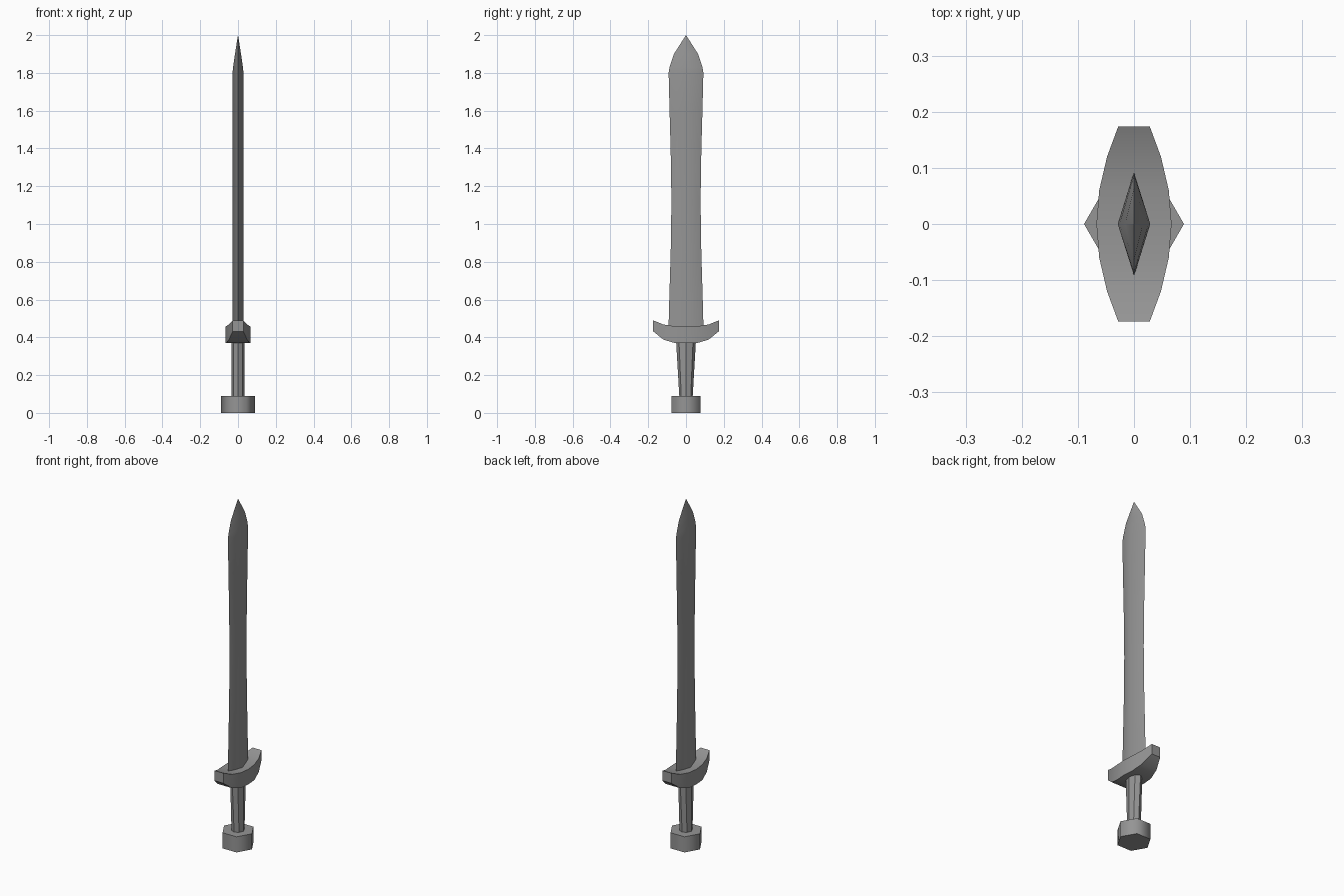
import bpy, bmesh, math

if "Cube" in bpy.data.objects:
    bpy.data.objects.remove(bpy.data.objects["Cube"])

# Dark grey used for every part
steel = bpy.data.materials.new("dark_steel")
steel.diffuse_color = (0.3, 0.3, 0.3, 1)
steel.use_nodes = True
steel.node_tree.nodes["Principled BSDF"].inputs["Base Color"].default_value = steel.diffuse_color


def loft(name, rings, smooth=0):
    """Skin a list of equal-length closed rings and cap both ends."""
    bm = bmesh.new()
    rows = [[bm.verts.new(p) for p in ring] for ring in rings]
    n = len(rows[0])
    for a, b in zip(rows, rows[1:]):
        for i in range(n):
            j = (i + 1) % n
            bm.faces.new((a[i], a[j], b[j], b[i]))
    bm.faces.new(rows[0][::-1])
    bm.faces.new(rows[-1])
    bmesh.ops.recalc_face_normals(bm, faces=bm.faces)
    mesh = bpy.data.meshes.new(name)
    bm.to_mesh(mesh)
    bm.free()
    mesh.materials.append(steel)
    obj = bpy.data.objects.new(name, mesh)
    bpy.context.collection.objects.link(obj)
    if smooth:
        bpy.ops.object.select_all(action='DESELECT')
        obj.select_set(True)
        bpy.context.view_layer.objects.active = obj
        bpy.ops.object.shade_smooth_by_angle(angle=math.radians(smooth))
    return obj


def ring(sides, rx, ry, z):
    """Elliptical ring with its first vertex on the x axis."""
    return [(rx * math.cos(2 * math.pi * i / sides),
             ry * math.sin(2 * math.pi * i / sides), z) for i in range(sides)]


# Hexagonal pommel, softened around its sides
loft("pommel", [ring(6, 0.089, 0.089, z) for z in (0, 0.09)], 65)

# Eight-sided grip, widening towards the guard
loft("grip", [ring(8, 0.034, 0.035, 0.08), ring(8, 0.034, 0.053, 0.39)])

# Curved crossguard: (y, half thickness, bottom z, top z), mirrored in y
half = [(0, 0.067, 0.37, 0.457), (0.06, 0.062, 0.37, 0.459),
        (0.12, 0.048, 0.388, 0.468), (0.174, 0.028, 0.432, 0.49)]
sections = [(-y, x, b, t) for y, x, b, t in half[:0:-1]] + half
loft("crossguard", [[(-x, y, b), (x, y, b), (x, y, t), (-x, y, t)]
                    for y, x, b, t in sections], 45)

# Diamond-section blade: (z, half thickness, half width)
blade = [(0.43, 0.029, 0.093), (0.62, 0.029, 0.088), (0.85, 0.028, 0.081),
         (1.12, 0.028, 0.077), (1.38, 0.028, 0.081), (1.6, 0.029, 0.087),
         (1.8, 0.029, 0.092), (1.83, 0.026, 0.087), (1.9, 0.016, 0.064),
         (2.0, 0.0003, 0.0003)]
loft("blade", [ring(4, x, y, z) for z, x, y in blade], 50)
